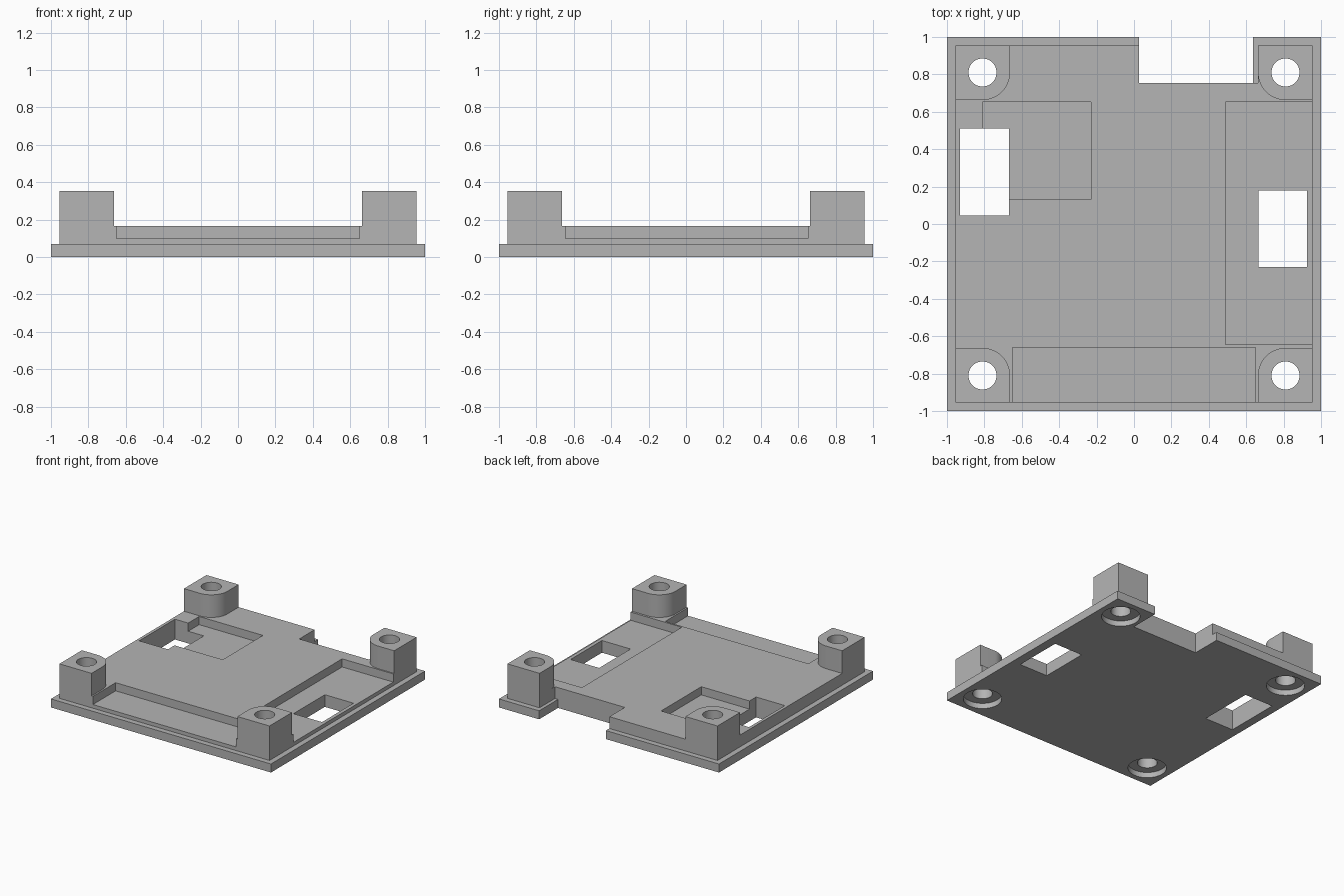
import bpy, bmesh, math
from mathutils import Matrix

cube = bpy.data.objects.get("Cube")
if cube:
    bpy.data.objects.remove(cube, do_unlink=True)

grey = bpy.data.materials.new("light_grey")
grey.use_nodes = True
colour = (0.46, 0.46, 0.46, 1)
grey.diffuse_color = colour
grey.node_tree.nodes["Principled BSDF"].inputs["Base Color"].default_value = colour


def prism(name, points, z0, z1):
    """Extrude a flat outline from z0 to z1."""
    bm = bmesh.new()
    face = bm.faces.new([bm.verts.new((x, y, z0)) for x, y in points])
    top = bmesh.ops.extrude_face_region(bm, geom=[face])["geom"]
    for v in top:
        if isinstance(v, bmesh.types.BMVert):
            v.co.z = z1
    bmesh.ops.recalc_face_normals(bm, faces=bm.faces)
    mesh = bpy.data.meshes.new(name)
    bm.to_mesh(mesh)
    bm.free()
    obj = bpy.data.objects.new(name, mesh)
    bpy.context.collection.objects.link(obj)
    mesh.materials.append(grey)
    return obj


def block(name, x0, x1, y0, y1, z0, z1):
    return prism(name, [(x0, y0), (x1, y0), (x1, y1), (x0, y1)], z0, z1)


def cylinder(name, x, y, radius, z0, z1, sides=48):
    ring = [2 * math.pi * i / sides for i in range(sides)]
    return prism(name, [(x + radius * math.cos(a), y + radius * math.sin(a)) for a in ring], z0, z1)


def combine(target, tool, operation):
    """Apply a boolean and discard the tool object."""
    tool.hide_render = True
    mod = target.modifiers.new(operation, "BOOLEAN")
    mod.operation = operation
    mod.solver = "EXACT"
    mod.object = tool
    bpy.context.view_layer.objects.active = target
    bpy.ops.object.modifier_apply(modifier=mod.name)
    bpy.data.objects.remove(tool, do_unlink=True)


BASE, FLOOR, DECK, TOP = 0.07, 0.10, 0.167, 0.353
EDGE, INNER, HOLE = 0.955, 0.663, 0.81
corners = [(sx, sy) for sx in (-1, 1) for sy in (-1, 1)]

# Base plate with its rear notch
plate = block("mounting_plate", -1, 1, -1, 1, 0, BASE)
combine(plate, block("notch_cutter", 0.028, 0.635, 0.755, 1.2, -0.1, 0.3), "DIFFERENCE")

# Raised deck, notched a little wider, with three shallow pockets
deck = block("deck", -EDGE, EDGE, -EDGE, EDGE, 0.03, DECK)
combine(deck, block("deck_notch", 0.028, INNER, 0.755, 1.2, -0.1, 0.3), "DIFFERENCE")
combine(plate, deck, "UNION")
pockets = [
    (-0.65, 0.65, -1.2, -0.66),
    (0.49, 1.2, -0.645, 0.652),
    (-0.81, -0.23, 0.13, 0.652),
]
for p in pockets:
    combine(plate, block("pocket_cutter", *p, FLOOR, 0.3), "DIFFERENCE")

# Corner posts, rounded on the inward corner
radius = HOLE - INNER
for sx, sy in corners:
    arc = [math.pi / 2 * i / 14 for i in range(15)]
    outline = [(EDGE, EDGE), (INNER, EDGE)]
    outline += [(HOLE - radius * math.cos(a), HOLE - radius * math.sin(a)) for a in arc]
    outline += [(EDGE, INNER)]
    post = prism("post", [(sx * x, sy * y) for x, y in outline], 0.04, TOP)
    combine(plate, post, "UNION")

# Screw holes, counterbored from below
for sx, sy in corners:
    x, y = sx * HOLE, sy * HOLE
    combine(plate, cylinder("hole_cutter", x, y, 0.075, -0.1, 0.5), "DIFFERENCE")
    combine(plate, cylinder("counterbore", x, y, 0.145, -0.1, 0.045), "DIFFERENCE")

# Rectangular openings through the plate
for opening in [(-0.93, -0.668, 0.045, 0.51), (0.665, 0.925, -0.23, 0.178)]:
    combine(plate, block("window_cutter", *opening, -0.1, 0.3), "DIFFERENCE")

# Smooth the round walls, keep every edge crisp
bpy.ops.object.select_all(action="DESELECT")
plate.select_set(True)
bpy.context.view_layer.objects.active = plate
bpy.ops.object.shade_smooth_by_angle(angle=math.radians(30))
